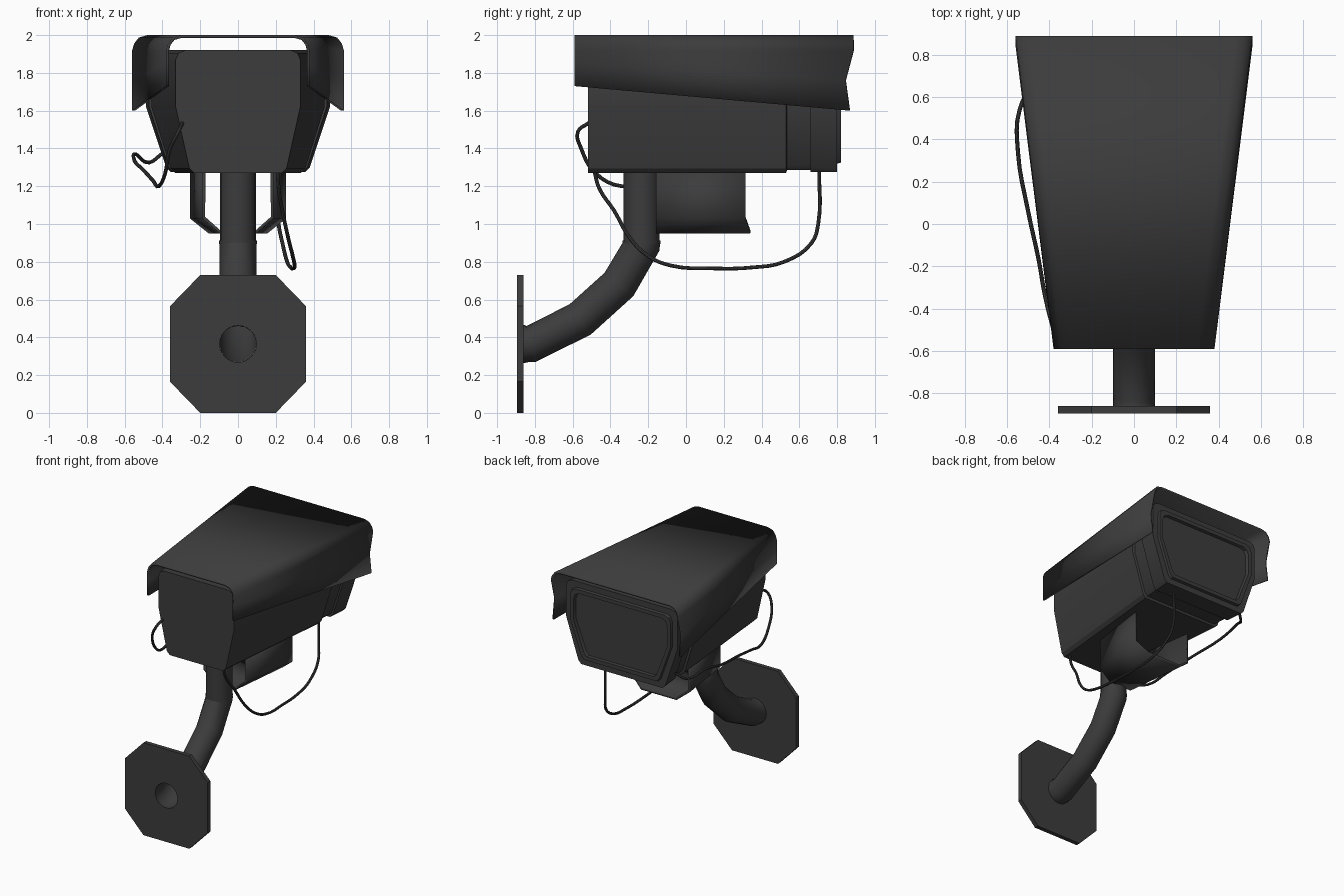
import bpy, bmesh, math

if "Cube" in bpy.data.objects:
    bpy.data.objects.remove(bpy.data.objects["Cube"])

dark = bpy.data.materials.new("dark_grey")
dark.diffuse_color = (0.045, 0.045, 0.045, 1)
dark.use_nodes = True
dark.node_tree.nodes["Principled BSDF"].inputs["Base Color"].default_value = dark.diffuse_color


def finish(ob, angle=30):
    ob.data.materials.clear()
    ob.data.materials.append(dark)
    bpy.ops.object.select_all(action='DESELECT')
    ob.select_set(True)
    bpy.context.view_layer.objects.active = ob
    if ob.type == 'CURVE':
        bpy.ops.object.convert(target='MESH')
        ob = bpy.context.object
    bpy.ops.object.shade_smooth_by_angle(angle=math.radians(angle))
    return ob


def loft(name, rows, closed=False, caps=False, thick=0, angle=30):
    """Skin rows of points; optional closed rings, end caps and thickness."""
    bm = bmesh.new()
    vs = [[bm.verts.new(p) for p in row] for row in rows]
    n = len(rows[0])
    for a, b in zip(vs, vs[1:]):
        for i in range(n if closed else n - 1):
            j = (i + 1) % n
            bm.faces.new((a[i], a[j], b[j], b[i]))
    if caps:
        bm.faces.new(vs[0])
        bm.faces.new(vs[-1])
        bmesh.ops.recalc_face_normals(bm, faces=bm.faces)
    me = bpy.data.meshes.new(name)
    bm.to_mesh(me)
    bm.free()
    ob = bpy.data.objects.new(name, me)
    bpy.context.collection.objects.link(ob)
    if thick:
        ob.modifiers.new("thickness", 'SOLIDIFY').thickness = thick
    return finish(ob, angle)


def tube(name, pts, radius, res, kind='POLY'):
    cu = bpy.data.curves.new(name, 'CURVE')
    cu.dimensions = '3D'
    cu.bevel_depth, cu.bevel_resolution, cu.resolution_u = radius, res, 4
    sp = cu.splines.new(kind)
    if kind == 'BEZIER':
        sp.bezier_points.add(len(pts) - 1)
        for bp, p in zip(sp.bezier_points, pts):
            bp.co = p
            bp.handle_left_type = bp.handle_right_type = 'AUTO'
    else:
        sp.points.add(len(pts) - 1)
        for q, p in zip(sp.points, pts):
            q.co = (*p, 1)
    ob = bpy.data.objects.new(name, cu)
    bpy.context.collection.objects.link(ob)
    return finish(ob, 40)


def mirrored(half):
    """Left half listed first, then its mirror image in reverse."""
    return [(-x, y, z) for x, y, z in half] + half[::-1]


# Octagonal wall plate with a round hole, drawn flat and stood up
cu = bpy.data.curves.new("wall_plate", 'CURVE')
cu.dimensions, cu.fill_mode, cu.extrude = '2D', 'BOTH', 0.017
octagon = [(.2, -.365), (.36, -.2), (.36, .2), (.2, .365),
           (-.2, .365), (-.36, .2), (-.36, -.2), (-.2, -.365)]
hole = [(.097 * math.cos(a * math.pi / 12), .097 * math.sin(a * math.pi / 12)) for a in range(24)]
for loop in (octagon, hole):
    sp = cu.splines.new('POLY')
    sp.points.add(len(loop) - 1)
    for q, p in zip(sp.points, loop):
        q.co = (*p, 0, 1)
    sp.use_cyclic_u = True
plate = bpy.data.objects.new("wall_plate", cu)
bpy.context.collection.objects.link(plate)
plate.location = (0, -.877, .365)
plate.rotation_euler = (math.pi / 2, 0, 0)
finish(plate)

# Bent hollow arm, upright post and thin collars
tube("arm", [(0, -.865, .365), (0, -.82, .365), (0, -.56, .495), (0, -.355, .68),
             (0, -.235, .885), (0, -.235, .905)], .098, 6)
tube("post", [(0, -.235, .905), (0, -.235, 1.28)], .096, 6)
tube("post_collar", [(0, -.235, .895), (0, -.235, .912)], .1, 6)
tube("wall_collar", [(0, -.862, .365), (0, -.85, .365)], .1, 6)


# Housing: tapered six-sided section with groove, bezel and sunken window
def section(y, d):
    w = .33 + .122 * (y + .52)
    b = .78 * w
    half = [(b - .025 - d * .8, y, 1.27 + d), (b - d * .8, y, 1.295 + d), (w - d, y, 1.62),
            (w - d, y, 1.87 - d), (w - .015 - d, y, 1.905 - d), (w - .05 - d, y, 1.92 - d)]
    return mirrored(half)


loft("housing", [section(y, d) for y, d in [
    (-.52, 0), (.53, 0), (.535, .017), (.66, .017), (.66, .004), (.8, .004),
    (.8, .05), (.82, .055), (.82, .085), (.795, .088)]], closed=True, caps=True)


# Sun visor: thin shell, widening forward, with a notched front edge
def visor_row(w, zb, ys):
    zm = 1.76 if ys[0] != ys[1] else 1.85
    half = [(w, ys[0], zb), (w, ys[1], zm), (w, ys[2], 1.92), (w - .01, ys[2], 1.955),
            (w - .035, ys[2], 1.987), (w - .08, ys[2], 2.0)]
    return mirrored(half)


loft("sun_visor", [visor_row(.38, 1.73, (-.59, -.59, -.59)),
                   visor_row(.56, 1.6, (.867, .845, .887))], thick=.015, angle=35)


# Mounting bracket: open channel spreading toward the lens end
def bracket_row(w, b, y, lip):
    return mirrored([(w, y, 1.275), (w, y, 1.03), (b, y + lip, .95)])


loft("bracket", [bracket_row(.19, .1, -.16, 0), bracket_row(.255, .155, .313, .027)][::-1],
     thick=.018, angle=20)

# Cables
tube("lower_cable", [(.21, .705, 1.28), (.215, .7, 1.0), (.235, .665, .9), (.26, .52, .8),
                     (.28, .35, .77), (.29, .14, .765), (.3, -.08, .78), (.29, -.2, .83),
                     (.265, -.3, .93), (.235, -.38, 1.07), (.215, -.46, 1.19),
                     (.21, -.485, 1.28)], .01, 2, 'BEZIER')
tube("side_cable", [(-.295, -.515, 1.535), (-.315, -.572, 1.49), (-.36, -.555, 1.4),
                    (-.385, -.48, 1.27), (-.42, -.34, 1.2), (-.45, -.17, 1.23),
                    (-.5, .06, 1.285), (-.548, .34, 1.335), (-.54, .54, 1.37),
                    (-.47, .66, 1.325), (-.405, .71, 1.37)], .01, 2, 'BEZIER')
